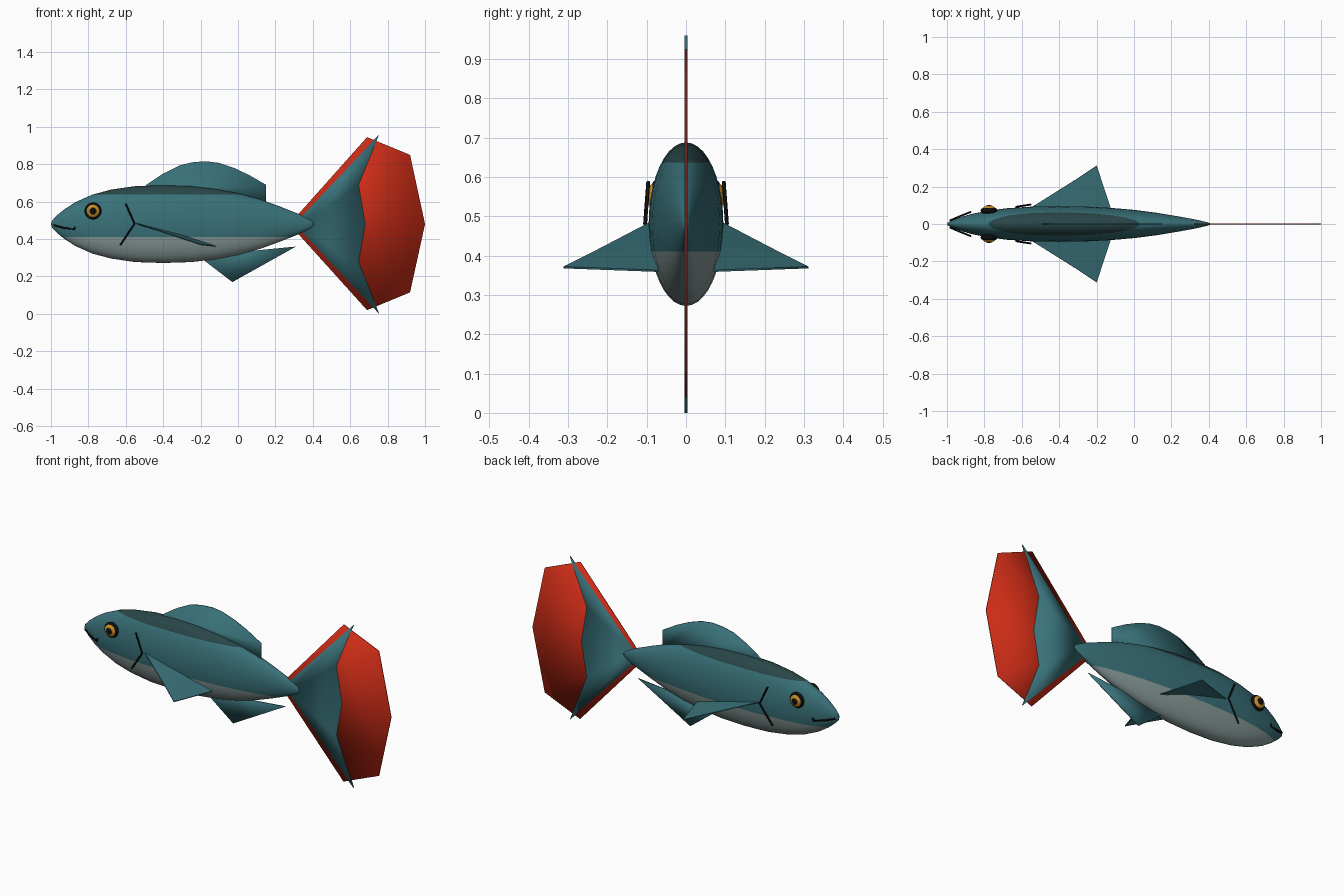
import bpy, bmesh, math
from mathutils import Vector

cube = bpy.data.objects.get("Cube")
if cube:
    bpy.data.objects.remove(cube, do_unlink=True)


def material(name, rgb):
    m = bpy.data.materials.new(name)
    m.use_nodes = True
    m.diffuse_color = (*rgb, 1)
    bsdf = next(n for n in m.node_tree.nodes if n.type == 'BSDF_PRINCIPLED')
    bsdf.inputs["Base Color"].default_value = (*rgb, 1)
    return m


TEAL = material("teal", (0.04, 0.165, 0.19))
DARK = material("dark_back", (0.022, 0.06, 0.062))
BELLY = material("pale_belly", (0.25, 0.33, 0.32))
RED = material("tail_red", (0.6, 0.025, 0.008))
AMBER = material("amber", (0.6, 0.27, 0.02))
BLACK = material("black", (0.004, 0.004, 0.004))


def finish(name, bm, *mats):
    bmesh.ops.recalc_face_normals(bm, faces=bm.faces)
    for f in bm.faces:
        f.smooth = True
    me = bpy.data.meshes.new(name)
    bm.to_mesh(me)
    bm.free()
    for m in mats:
        me.materials.append(m)
    ob = bpy.data.objects.new(name, me)
    bpy.context.collection.objects.link(ob)
    return ob


def plate(name, outline, half, mat):
    """Thin upright plate in the middle plane, with soft shading to the rim."""
    bm = bmesh.new()
    front = [bm.verts.new((x, -half, z)) for x, z in outline]
    back = [bm.verts.new((x, half, z)) for x, z in outline]
    bm.faces.new(front)
    bm.faces.new(back[::-1])
    n = len(outline)
    for i in range(n):
        j = (i + 1) % n
        bm.faces.new((front[i], back[i], back[j], front[j]))
    return finish(name, bm, mat)


def stroke(name, points, radius):
    """Thin dark line along a path."""
    cu = bpy.data.curves.new(name, 'CURVE')
    cu.dimensions = '3D'
    cu.bevel_depth = radius
    cu.bevel_resolution = 1
    cu.use_fill_caps = True
    sp = cu.splines.new('POLY')
    sp.points.add(len(points) - 1)
    for p, co in zip(sp.points, points):
        p.co = (*co, 1)
    cu.materials.append(BLACK)
    ob = bpy.data.objects.new(name, cu)
    bpy.context.collection.objects.link(ob)


def dome(name, x, y, z, radius, depth, mat):
    """Flattened ball for the eye layers."""
    bm = bmesh.new()
    bmesh.ops.create_uvsphere(bm, u_segments=24, v_segments=12, radius=1)
    for v in bm.verts:
        v.co = Vector((x + v.co.x * radius, y + v.co.z * depth, z + v.co.y * radius))
    finish(name, bm, mat)


# Body: spun profile, flattened sideways, cut at the colour lines
MID = 0.48
profile = [(-1, 0), (-0.995, 0.018), (-0.97, 0.045), (-0.93, 0.078), (-0.87, 0.117),
           (-0.78, 0.157), (-0.68, 0.184), (-0.55, 0.203), (-0.4, 0.208), (-0.25, 0.203),
           (-0.12, 0.188), (0, 0.165), (0.12, 0.132), (0.23, 0.092), (0.33, 0.052),
           (0.39, 0.022), (0.415, 0)]
bm = bmesh.new()
ring = [bm.verts.new((x, 0, r)) for x, r in profile]
edges = [bm.edges.new(pair) for pair in zip(ring, ring[1:])]
bmesh.ops.spin(bm, geom=ring + edges, cent=(0, 0, 0), axis=(1, 0, 0),
               angle=math.tau, steps=40, use_duplicate=False)
bmesh.ops.remove_doubles(bm, verts=bm.verts, dist=0.0005)
for v in bm.verts:
    v.co.y *= 0.457
    v.co.z += MID
BACK_Z, BELLY_Z = 0.637, 0.41
for level in (BACK_Z, BELLY_Z):
    bmesh.ops.bisect_plane(bm, geom=bm.verts[:] + bm.edges[:] + bm.faces[:],
                           plane_co=(0, 0, level), plane_no=(0, 0, 1))
for f in bm.faces:
    h = f.calc_center_median().z
    f.material_index = 1 if h > BACK_Z else 2 if h < BELLY_Z else 0
finish("body", bm, TEAL, DARK, BELLY)

# Fins in the middle plane
plate("dorsal_fin", [(-0.52, 0.66), (-0.49, 0.69), (-0.4, 0.75), (-0.31, 0.795), (-0.24, 0.811),
                     (-0.17, 0.816), (-0.1, 0.807), (-0.02, 0.78), (0.06, 0.742),
                     (0.15, 0.69), (0.15, 0.59), (-0.2, 0.62)], 0.003, TEAL)
plate("anal_fin", [(-0.2, 0.3), (-0.03, 0.17), (0.31, 0.36), (0, 0.33)], 0.003, TEAL)
plate("tail_fin", [(0.32, 0.53), (0.69, 0.945), (0.92, 0.85), (1, MID),
                   (0.92, 0.115), (0.69, 0.02), (0.32, 0.43)], 0.003, RED)
plate("tail_base", [(0.33, 0.51), (0.755, 0.96), (0.645, 0.69), (0.68, MID),
                    (0.645, 0.28), (0.755, 0), (0.33, 0.45)], 0.004, TEAL)

for side, s in (("left", 1), ("right", -1)):
    # Folded side fin
    bm = bmesh.new()
    root, edge, tip, rear, fold = [bm.verts.new((x, s * y, z)) for x, y, z in (
        (-0.55, 0.088, 0.485), (-0.3, 0.245, 0.403), (-0.2, 0.312, 0.37),
        (-0.12, 0.07, 0.361), (-0.3, 0.085, 0.42))]
    bm.faces.new((root, edge, fold))
    bm.faces.new((edge, tip, rear, fold))
    for e in bm.edges:
        e.smooth = False
    fin = finish(side + "_pectoral_fin", bm, TEAL)
    thick = fin.modifiers.new("thickness", 'SOLIDIFY')
    thick.thickness = 0.005
    thick.offset = 0

    # Eye layers
    dome(side + "_eye_rim", -0.775, s * 0.072, 0.55, 0.045, 0.021, BLACK)
    dome(side + "_eye_iris", -0.775, s * 0.078, 0.55, 0.037, 0.02, AMBER)
    dome(side + "_eye_pupil", -0.775, s * 0.091, 0.55, 0.021, 0.01, BLACK)

    # Gill slit and mouth
    stroke(side + "_gill", [(-0.6, s * 0.096, 0.588), (-0.553, s * 0.104, 0.482),
                            (-0.63, s * 0.092, 0.367)], 0.005)
    stroke(side + "_mouth", [(-0.985, s * 0.018, 0.474), (-0.93, s * 0.042, 0.459),
                             (-0.875, s * 0.064, 0.452), (-0.873, s * 0.064, 0.466)], 0.005)
